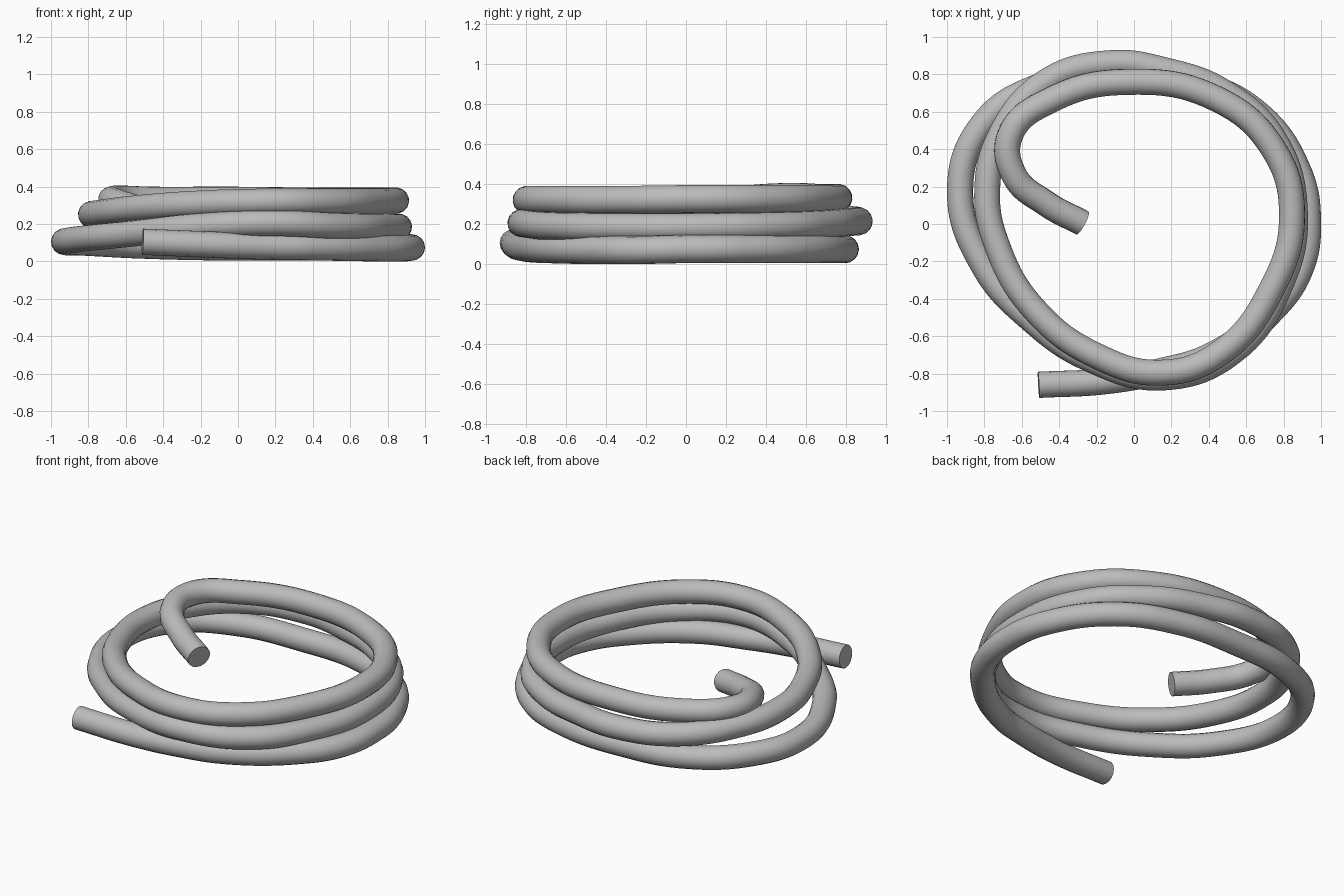
import bpy
import math
from mathutils import Vector

TUBE_RADIUS = 0.07
UNIT = 0.01  # path points below are in hundredths

# Centre line of the coil, one list per turn, running counterclockwise upwards
lower_turn = [
    (-51, -86, 10.5), (-15, -84, 9), (13, -79, 8), (42, -70, 7.5),
    (74, -46, 7), (89, -24, 7), (93, 1, 7.5), (88, 28, 7.5),
    (65, 60, 7.5), (30, 76, 7.5), (-10, 79, 7.5), (-52, 73, 8.5),
    (-81, 53, 10), (-93, 18, 10.5), (-80, -23, 12.5), (-55, -51, 15),
]
middle_turn = [
    (-24, -72, 18.5), (16, -82, 20.5), (53, -68, 19), (78, -33, 18.5),
    (86, 5, 18.5), (75, 45, 19), (47, 71, 20), (17, 82, 21),
    (-12, 86, 21.5), (-47, 76, 22.5), (-71, 48, 24), (-78.5, 18, 25),
]
upper_turn = [
    (-73, -12, 26), (-53, -46, 28.5), (-19, -71, 31), (15, -79.5, 32),
    (46, -69, 32), (73, -36, 32), (84.5, 5, 32.5), (74, 41, 32.5),
    (44, 67, 32.5), (-3, 76, 33), (-44, 66.5, 33), (-66, 48, 33.5),
    (-64, 26, 31.5), (-47, 11, 26.5), (-27.5, 0.5, 22),
]


def make_material(name, colour):
    material = bpy.data.materials.new(name)
    material.use_nodes = True
    material.diffuse_color = colour
    shader = material.node_tree.nodes["Principled BSDF"]
    shader.inputs["Base Color"].default_value = colour
    return material


def make_tube(name, path, radius, material):
    """Sweep a round section along a smooth path and return it as a mesh."""
    curve = bpy.data.curves.new(name, "CURVE")
    curve.dimensions = "3D"
    curve.resolution_u = 10
    curve.bevel_depth = radius
    curve.bevel_resolution = 6
    curve.use_fill_caps = True

    spline = curve.splines.new("BEZIER")
    spline.bezier_points.add(len(path) - 1)
    for knot, position in zip(spline.bezier_points, path):
        knot.co = position
        knot.handle_left_type = knot.handle_right_type = "AUTO"

    tube = bpy.data.objects.new(name, curve)
    bpy.context.collection.objects.link(tube)
    curve.materials.append(material)

    # Turn the sweep into a mesh with smooth sides and crisp end rims
    bpy.ops.object.select_all(action="DESELECT")
    tube.select_set(True)
    bpy.context.view_layer.objects.active = tube
    bpy.ops.object.convert(target="MESH")
    bpy.ops.object.shade_smooth_by_angle(angle=math.radians(40))
    return bpy.context.object


default_cube = bpy.data.objects.get("Cube")
if default_cube:
    bpy.data.objects.remove(default_cube)

# Coiled hose
grey = make_material("hose_grey", (0.5, 0.5, 0.5, 1.0))
centre_line = [Vector(p) * UNIT for p in lower_turn + middle_turn + upper_turn]
make_tube("coiled_hose", centre_line, TUBE_RADIUS, grey)
